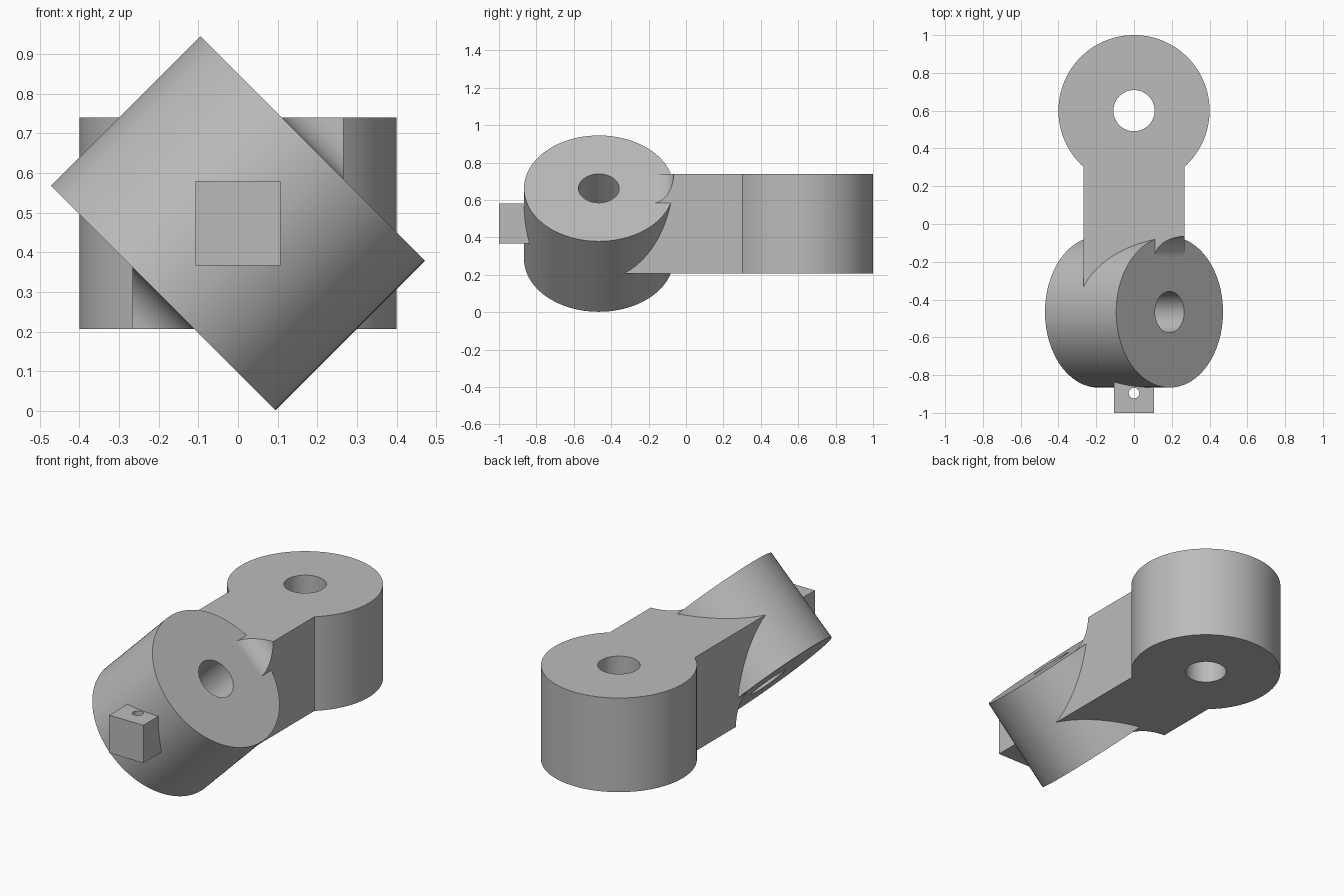
import bpy, bmesh
from math import sin, cos, pi, asin, radians
from mathutils import Matrix, Vector

if "Cube" in bpy.data.objects:
    bpy.data.objects.remove(bpy.data.objects["Cube"], do_unlink=True)

grey = bpy.data.materials.new("plain grey")
grey.use_nodes = True
grey.diffuse_color = (0.5, 0.5, 0.5, 1)
grey.node_tree.nodes["Principled BSDF"].inputs["Base Color"].default_value = (0.5, 0.5, 0.5, 1)

R, BORE, HALF, MID = 0.4, 0.109, 0.2665, 0.4735
REAR = Vector((0, 0.6, MID))
FRONT = Vector((0, -0.466, MID))
TILT = Matrix.Rotation(radians(45), 4, 'Y')   # local z leans towards +x


def prism(name, outline, half_depth, matrix):
    """Extrude a flat outline symmetrically along its local z."""
    bm = bmesh.new()
    face = bm.faces.new([bm.verts.new((x, y, -half_depth)) for x, y in outline])
    top = bmesh.ops.extrude_face_region(bm, geom=[face])["geom"]
    bmesh.ops.translate(bm, vec=(0, 0, 2 * half_depth),
                        verts=[v for v in top if isinstance(v, bmesh.types.BMVert)])
    bmesh.ops.recalc_face_normals(bm, faces=bm.faces)
    bm.transform(matrix)
    bmesh.ops.recalc_face_normals(bm, faces=bm.faces)
    mesh = bpy.data.meshes.new(name)
    bm.to_mesh(mesh)
    bm.free()
    obj = bpy.data.objects.new(name, mesh)
    bpy.context.collection.objects.link(obj)
    mesh.materials.append(grey)
    return obj


def arc(cx, cy, r, start, end, n):
    return [(cx + r * cos(start + (end - start) * i / n),
             cy + r * sin(start + (end - start) * i / n)) for i in range(n + 1)]


def circle(r, n=96):
    return arc(0, 0, r, 0, 2 * pi, n)[:-1]


def cut(obj, cutters):
    """Apply boolean cuts, then remove the cutters."""
    bpy.context.view_layer.objects.active = obj
    for c in cutters:
        mod = obj.modifiers.new("cut", 'BOOLEAN')
        mod.operation, mod.solver, mod.object = 'DIFFERENCE', 'EXACT', c
        bpy.ops.object.modifier_apply(modifier=mod.name)
        bpy.data.objects.remove(c, do_unlink=True)


# Arm: keyhole outline with a round rear eye
a = asin(HALF / R)
keyhole = arc(0, REAR.y, R, -pi / 2 + a, 1.5 * pi - a, 112)
keyhole += [(-HALF, -0.356), (HALF, -0.356)]
arm = prism("arm", keyhole, HALF, Matrix.Translation((0, 0, MID)))

# Rounded reliefs where the arm corners pass the barrel's end faces
fillet = 0.111
axis_y = R - fillet
relief = [(HALF - 0.01, -0.5), (HALF - 0.01, axis_y)]
relief += arc(HALF + fillet, axis_y, fillet, pi, pi / 2, 24)
relief += [(HALF + 0.3, R), (HALF + 0.3, -0.5)]
# local x runs along the barrel axis, local y stays front to back
along = Matrix.Translation(FRONT) @ Matrix.Rotation(radians(-45), 4, 'Y')
reliefs = [prism("relief_cutter", [(s * x, y) for x, y in relief], 0.6, along)
           for s in (1, -1)]
cut(arm, [prism("eye_cutter", circle(BORE), 0.5, Matrix.Translation(REAR))] + reliefs)

# Tilted front barrel with its bore
place = Matrix.Translation(FRONT) @ TILT
barrel = prism("barrel", circle(R, 128), HALF, place)
cut(barrel, [prism("bore_cutter", circle(BORE), 0.5, place)])

# Small front lug with a vertical pin hole
w = 0.107
lug = prism("lug", [(-w, -1), (w, -1), (w, -0.8), (-w, -0.8)], w,
            Matrix.Translation((0, 0, MID)))
cut(lug, [prism("pin_cutter", circle(0.028, 48), 0.3, Matrix.Translation((0, -0.895, MID)))])

bpy.ops.object.select_all(action='DESELECT')
for part in (arm, barrel, lug):
    part.select_set(True)
bpy.context.view_layer.objects.active = arm
bpy.ops.object.shade_smooth_by_angle(angle=radians(25))
